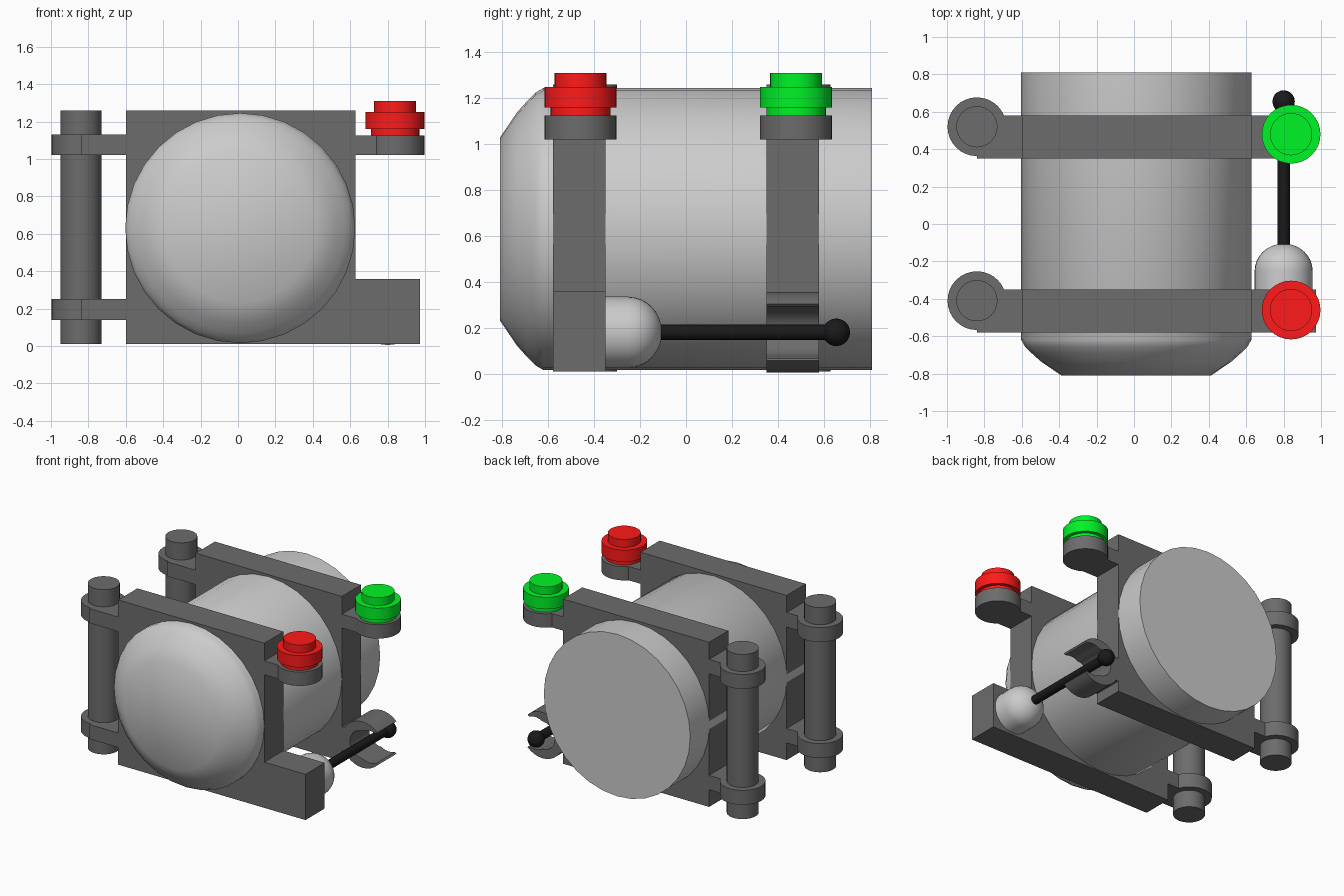
import bpy, bmesh, math
from mathutils import Matrix

if "Cube" in bpy.data.objects:
    bpy.data.objects.remove(bpy.data.objects["Cube"])


def material(name, color):
    m = bpy.data.materials.new(name)
    m.diffuse_color = (*color, 1)
    m.use_nodes = True
    m.node_tree.nodes["Principled BSDF"].inputs["Base Color"].default_value = m.diffuse_color
    return m


RED = material("red", (1, 0.01, 0.01))
GREEN = material("green", (0, 0.9, 0.02))
BLACK = material("black", (0.01, 0.01, 0.01))
DARK = material("dark_grey", (0.15, 0.15, 0.15))


def finish(name, bm, mat=None, angle=35):
    bmesh.ops.recalc_face_normals(bm, faces=bm.faces)
    me = bpy.data.meshes.new(name)
    bm.to_mesh(me)
    bm.free()
    ob = bpy.data.objects.new(name, me)
    bpy.context.collection.objects.link(ob)
    if mat:
        me.materials.append(mat)
    bpy.ops.object.select_all(action='DESELECT')
    ob.select_set(True)
    bpy.context.view_layer.objects.active = ob
    bpy.ops.object.shade_smooth_by_angle(angle=math.radians(angle))
    return ob


def box(name, x, y, z, mat=None):
    bm = bmesh.new()
    bmesh.ops.create_cube(bm, size=1)
    for v in bm.verts:
        v.co = [lo + (c + 0.5) * (hi - lo) for c, (lo, hi) in zip(v.co, (x, y, z))]
    return finish(name, bm, mat)


def lathe(name, profile, loc, along_y=False, mat=None, n=32, angle=35):
    """Revolve (radius, height) points around z, or around y."""
    bm = bmesh.new()
    rings = [[bm.verts.new((r * math.cos(2 * math.pi * i / n),
                            r * math.sin(2 * math.pi * i / n), h)) for i in range(n)]
             for r, h in profile]
    for a, b in zip(rings, rings[1:]):
        for i in range(n):
            j = (i + 1) % n
            bm.faces.new((a[i], a[j], b[j], b[i]))
    bm.faces.new(rings[0])
    bm.faces.new(rings[-1])
    if along_y:
        bm.transform(Matrix.Rotation(-math.pi / 2, 4, 'X'))
    bm.transform(Matrix.Translation(loc))
    return finish(name, bm, mat, angle)


# Main tank, bevelled at the front
lathe("tank", [(0.40, -0.81), (0.51, -0.735), (0.56, -0.69), (0.595, -0.655), (0.615, -0.62), (0.615, 0.81)],
      (0.012, 0, 0.63), True, angle=60)

POST_X, LAMP_X = -0.84, 0.84
for side, y0, y1, post_y, lamp_y, lamp_mat in (
        ("front", -0.58, -0.35, -0.41, -0.46, RED),
        ("back", 0.35, 0.58, 0.52, 0.48, GREEN)):
    # Square plate around the tank
    box(side + "_plate", (-0.6, 0.627), (y0, y1), (0.01, 1.26), DARK)
    # Left post with two clamps
    lathe(side + "_post", [(0.11, 0.01), (0.11, 1.26)], (POST_X, post_y, 0), mat=DARK)
    for level, z in (("lower", 0.14), ("upper", 1.02)):
        lathe(f"{side}_{level}_clamp", [(0.157, z), (0.157, z + 0.11)], (POST_X, post_y, 0), mat=DARK)
        box(f"{side}_{level}_clamp_arm", (POST_X, -0.58), (y0, y1), (z, z + 0.11), DARK)
    # Right lamp bracket
    lathe(side + "_lamp_base", [(0.157, 1.02), (0.157, 1.125)], (LAMP_X, lamp_y, 0), mat=DARK)
    box(side + "_lamp_arm", (0.6, LAMP_X), (y0, y1), (1.02, 1.125), DARK)
    # Stepped lamp
    lathe(side + "_lamp", [(0.13, 1.12), (0.13, 1.16), (0.157, 1.16), (0.157, 1.25),
                           (0.113, 1.25), (0.113, 1.31)], (LAMP_X, lamp_y, 0), mat=lamp_mat)

# Front lower block carrying the burner
ROD_X, ROD_Z = 0.80, 0.18
box("burner_block", (0.6, 0.973), (-0.58, -0.35), (0.01, 0.357), DARK)
lathe("burner_body", [(0.155, -0.40), (0.155, -0.25)] +
      [(0.155 * math.cos(a), -0.25 + 0.145 * math.sin(a))
       for a in [math.radians(11 * k) for k in range(1, 9)]],
      (ROD_X, 0, ROD_Z), True)

# Black rod with collar and ball end
lathe("rod", [(0.042, -0.22), (0.042, -0.13), (0.033, -0.13), (0.033, 0.66)],
      (ROD_X, 0, ROD_Z), True, BLACK, 16)
bm = bmesh.new()
bmesh.ops.create_uvsphere(bm, u_segments=20, v_segments=12, radius=0.06,
                          matrix=Matrix.Translation((ROD_X, 0.655, ROD_Z)))
finish("rod_ball", bm, BLACK)

# Back lower C-shaped hook holding the rod, tapering to its tips
bm = bmesh.new()
N = 24
sections = []
for i in range(N + 1):
    t = i / N
    a = math.radians(45 + 270 * t)
    taper = min(1, min(t, 1 - t) * 6)
    outer, inner = 0.175, 0.16 - 0.055 * taper
    sections.append([bm.verts.new((ROD_X + r * math.cos(a), y, ROD_Z + r * math.sin(a)))
                     for r, y in ((outer, 0.35), (outer, 0.58), (inner, 0.58), (inner, 0.35))])
for a, b in zip(sections, sections[1:]):
    for k in range(4):
        m = (k + 1) % 4
        bm.faces.new((a[k], a[m], b[m], b[k]))
bm.faces.new(sections[0])
bm.faces.new(sections[-1])
finish("rod_hook", bm, DARK)
box("hook_arm", (0.6, 0.68), (0.35, 0.58), (0.09, 0.27), DARK)
